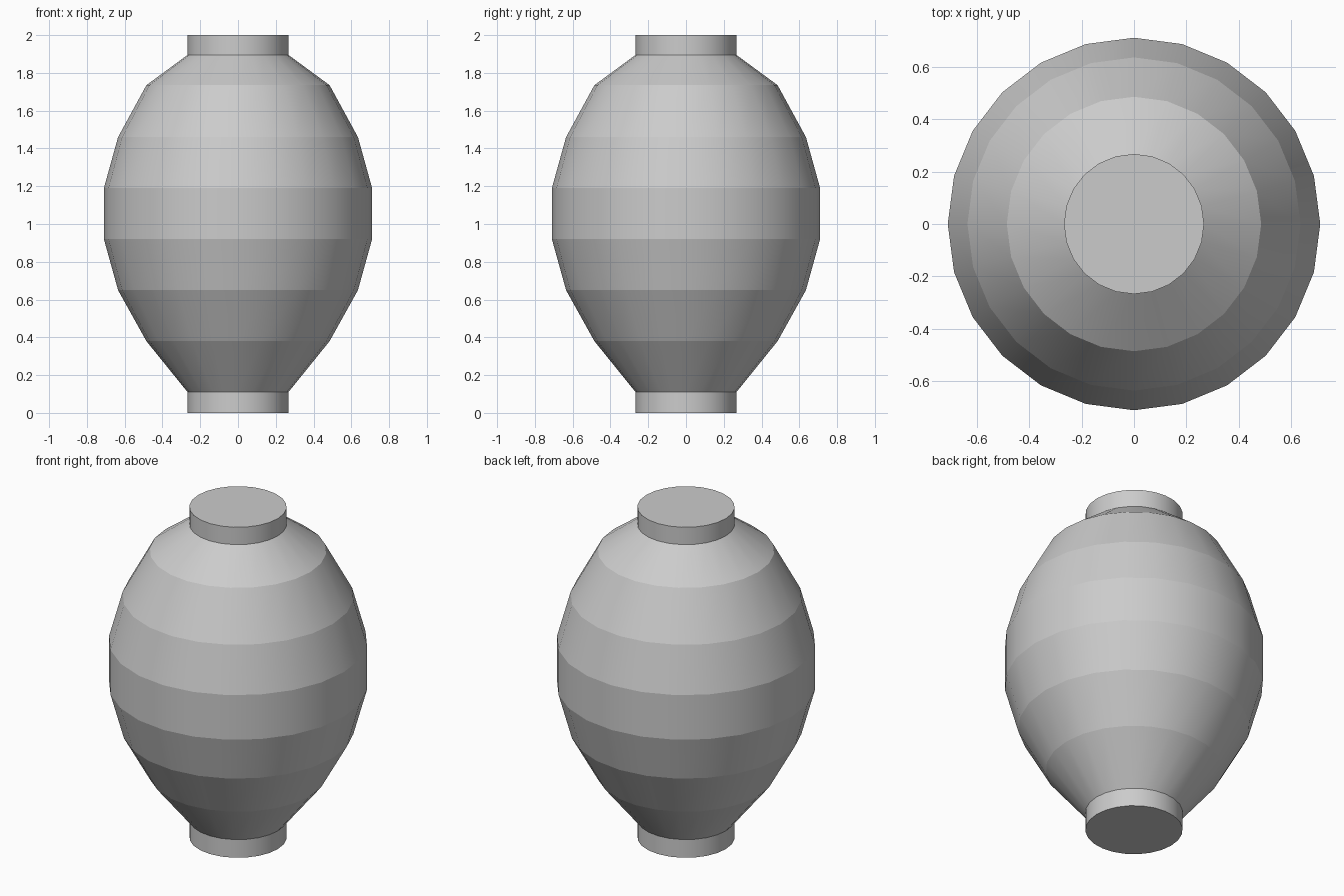
import bpy
import bmesh
from math import cos, sin, tau

cube = bpy.data.objects.get("Cube")
if cube:
    bpy.data.objects.remove(cube, do_unlink=True)

SIDES = 24

grey = bpy.data.materials.new("plain grey")
grey.use_nodes = True
colour = (0.6, 0.6, 0.6, 1)
grey.diffuse_color = colour
grey.node_tree.nodes["Principled BSDF"].inputs["Base Color"].default_value = colour


def lathe(name, profile, cap_bottom=False, cap_top=False):
    """Revolve (radius, height) points, smooth around and creased at each ring."""
    bm = bmesh.new()
    rings = [[bm.verts.new((r * cos(tau * i / SIDES), r * sin(tau * i / SIDES), z))
              for i in range(SIDES)] for r, z in profile]
    for low, high in zip(rings, rings[1:]):
        for i in range(SIDES):
            j = (i + 1) % SIDES
            bm.faces.new((low[i], low[j], high[j], high[i])).smooth = True
    if cap_bottom:
        bm.faces.new(rings[0][::-1])
    if cap_top:
        bm.faces.new(rings[-1])
    for edge in bm.edges:
        a, b = edge.verts
        edge.smooth = abs(a.co.z - b.co.z) > 0.001
    mesh = bpy.data.meshes.new(name)
    bm.to_mesh(mesh)
    bm.free()
    mesh.materials.append(grey)
    obj = bpy.data.objects.new(name, mesh)
    bpy.context.collection.objects.link(obj)
    return obj


# Banded round body
lathe("lantern_body", [(0.267, 0.11), (0.485, 0.38), (0.635, 0.65), (0.71, 0.92),
                       (0.71, 1.19), (0.635, 1.46), (0.485, 1.735), (0.267, 1.895)])

# Short collars closing both ends
lathe("bottom_collar", [(0.267, 0), (0.267, 0.11)], cap_bottom=True)
lathe("top_collar", [(0.267, 1.895), (0.267, 2)], cap_top=True)
